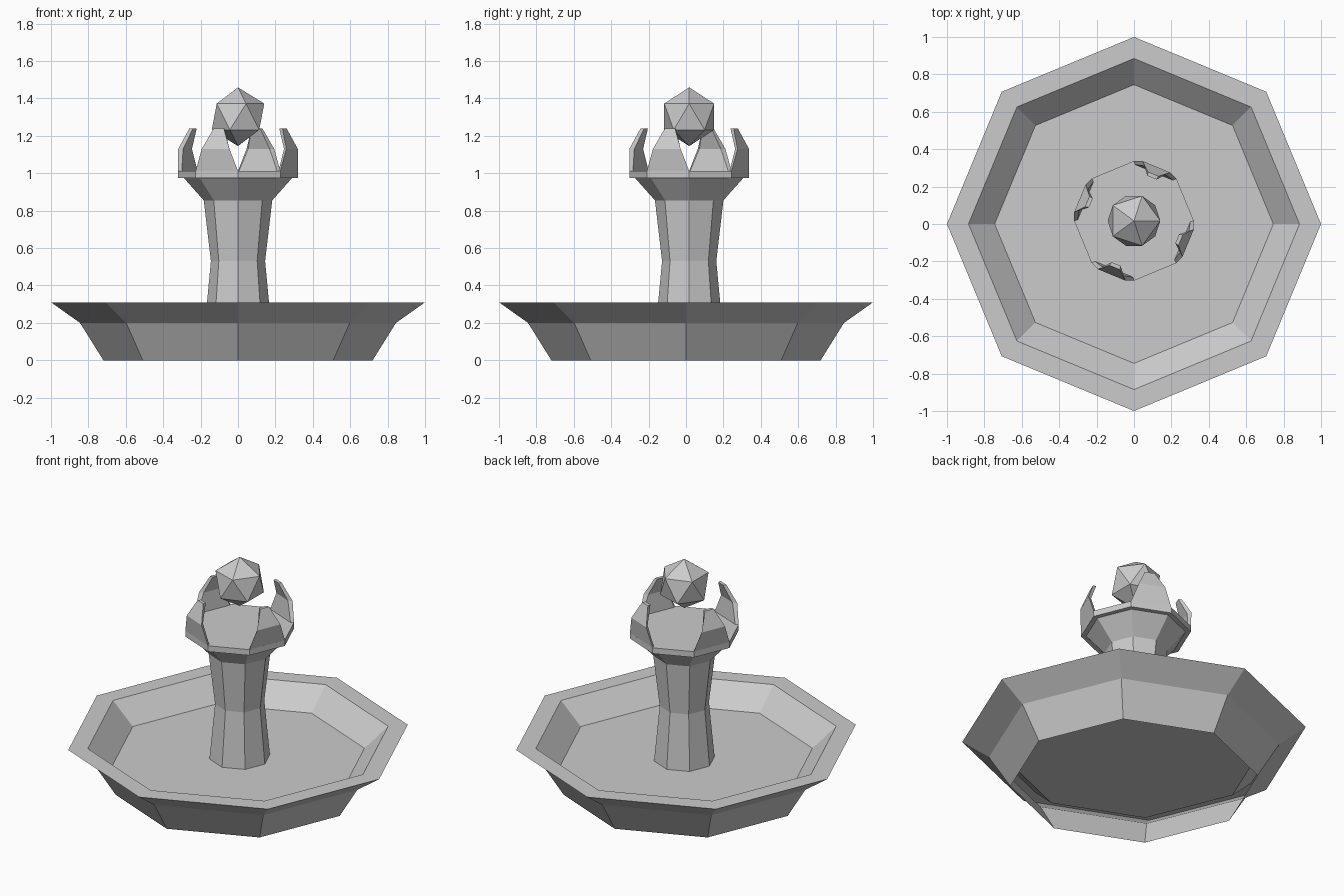
import bpy, bmesh
from math import cos, sin, pi

if "Cube" in bpy.data.objects:
    bpy.data.objects.remove(bpy.data.objects["Cube"])

CY = 0.017  # pedestal axis sits slightly behind the basin centre


def finish(bm, name, y=0.0):
    mesh = bpy.data.meshes.new(name)
    bm.to_mesh(mesh)
    bm.free()
    obj = bpy.data.objects.new(name, mesh)
    obj.location.y = y
    bpy.context.collection.objects.link(obj)
    return obj


def lathe(name, profile, y=0.0, sides=8):
    """Faceted shell through (radius, z) points, capped at the last ring."""
    bm = bmesh.new()
    rings = [[bm.verts.new((r * cos(2 * pi * i / sides), r * sin(2 * pi * i / sides), z))
              for i in range(sides)] for r, z in profile]
    for a, b in zip(rings, rings[1:]):
        for i in range(sides):
            j = (i + 1) % sides
            bm.faces.new((a[i], a[j], b[j], b[i]))
    bm.faces.new(rings[-1])
    return finish(bm, name, y)


# Basin: thin octagonal shell, open underneath, with a raised floor
lathe("basin", [(0.72, 0), (0.845, 0.2), (1.0, 0.31), (0.885, 0.31), (0.745, 0.18)])

# Pedestal: waisted column flaring to a flat slab
lathe("pedestal", [(0.178, 0.18), (0.145, 0.53), (0.183, 0.855), (0.29, 0.975),
                   (0.32, 0.975), (0.32, 1.012)], CY)


# Prongs: tapering claws on every second slab edge
def prong(name, angle):
    # (z, outer radius, outer half width, inner radius, inner half width)
    levels = [(1.012, 0.2956, 0.1225, 0.28, 0.11),
              (1.13, 0.313, 0.08, 0.292, 0.062),
              (1.238, 0.27, 0.03, 0.25, 0.026)]
    bm = bmesh.new()
    rings = []
    for z, ro, wo, ri, wi in levels:
        rings.append([bm.verts.new((r * cos(angle) - t * sin(angle),
                                    r * sin(angle) + t * cos(angle), z))
                      for r, t in ((ro, -wo), (ro, wo), (ri, wi), (ri, -wi))])
    for a, b in zip(rings, rings[1:]):
        for i in range(4):
            j = (i + 1) % 4
            bm.faces.new((a[i], a[j], b[j], b[i]))
    bm.faces.new(rings[-1])
    finish(bm, name, CY)


for k in range(4):
    prong(f"prong_{k + 1}", -pi / 8 + k * pi / 2)

# Orb: icosahedron floating between the prongs
bm = bmesh.new()
bmesh.ops.create_icosphere(bm, subdivisions=1, radius=0.157)
orb = finish(bm, "orb", CY)
orb.location.z = 1.302
